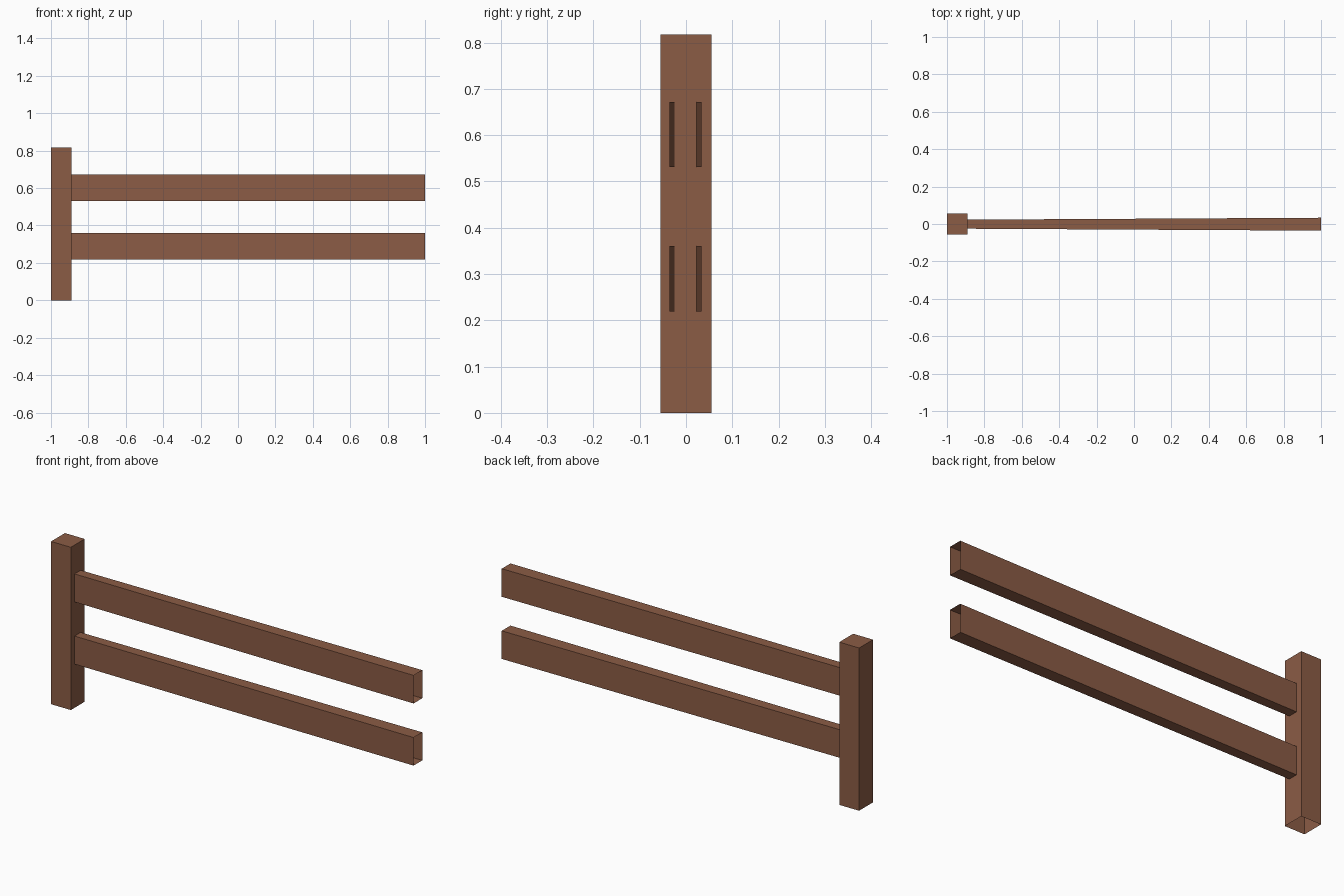
import bpy
import bmesh
from mathutils import Vector

# Remove the default cube
cube = bpy.data.objects.get("Cube")
if cube:
    bpy.data.objects.remove(cube, do_unlink=True)

# Brown timber
wood = bpy.data.materials.new("brown wood")
wood.use_nodes = True
colour = (0.26, 0.107, 0.06, 1)
wood.diffuse_color = colour
wood.node_tree.nodes["Principled BSDF"].inputs["Base Color"].default_value = colour


def open_box(name, low, high, open_sides, taper=1.0):
    """Box shell without the faces towards open_sides; taper scales y at its low x end."""
    bm = bmesh.new()
    bmesh.ops.create_cube(bm, size=1)
    bm.normal_update()
    gone = [f for f in bm.faces
            if any(f.normal.dot(Vector(s)) > 0.9 for s in open_sides)]
    bmesh.ops.delete(bm, geom=gone, context='FACES_ONLY')
    low, high = Vector(low), Vector(high)
    middle, size = (low + high) / 2, high - low
    for v in bm.verts:
        if v.co.x < 0:
            v.co.y *= taper
        v.co = v.co * size + middle
    mesh = bpy.data.meshes.new(name)
    bm.to_mesh(mesh)
    bm.free()
    mesh.materials.append(wood)
    obj = bpy.data.objects.new(name, mesh)
    bpy.context.collection.objects.link(obj)
    return obj


# Upright post, hollow underneath
open_box("post", (-1, -0.055, 0), (-0.89, 0.055, 0.817), [(0, 0, -1)])

# Two hollow rails, open at both ends and widening away from the post
for name, bottom in (("lower_rail", 0.219), ("upper_rail", 0.531)):
    open_box(name, (-0.89, -0.0355, bottom), (1, 0.0335, bottom + 0.141),
             [(1, 0, 0), (-1, 0, 0)], taper=0.7)
